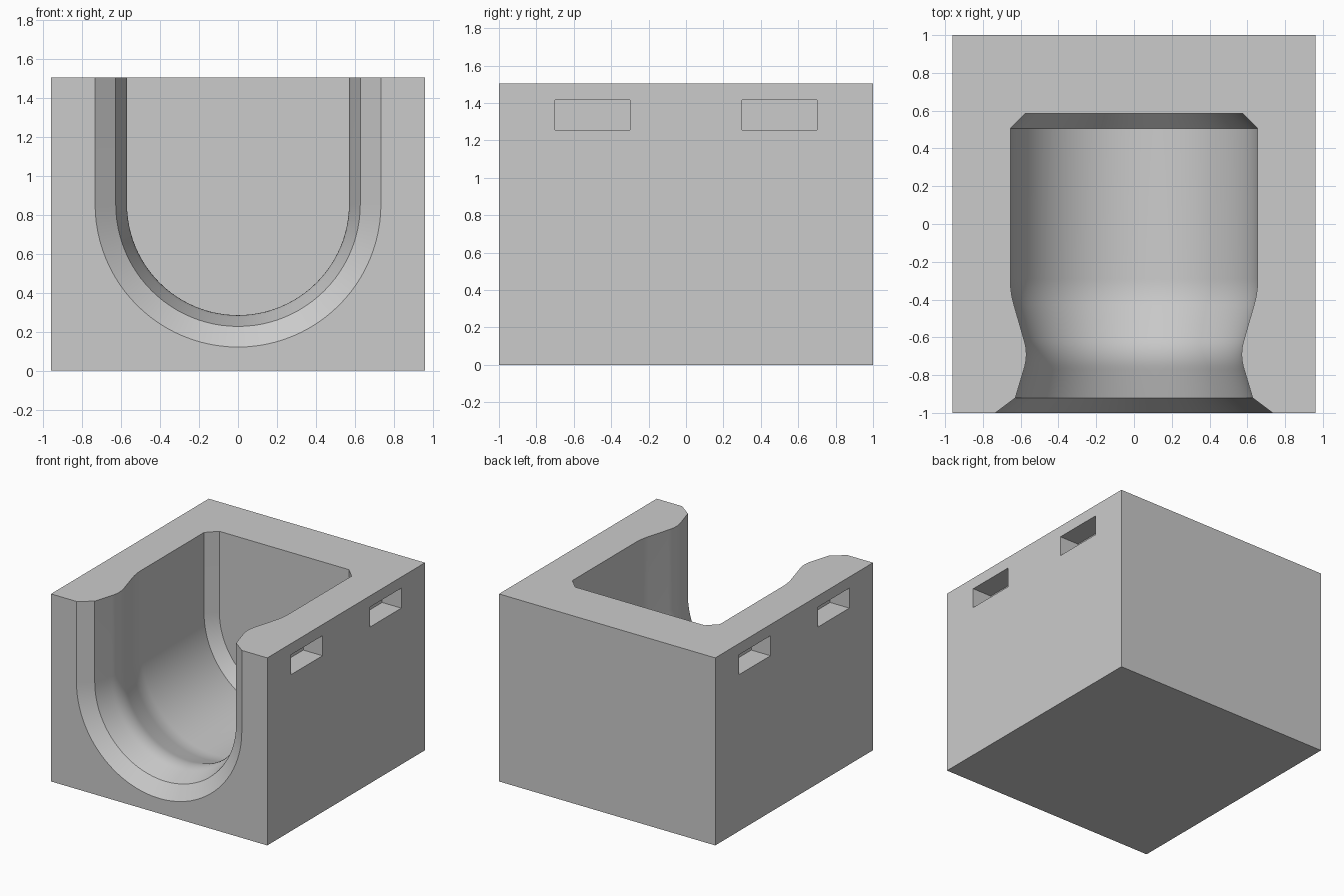
import bpy, bmesh, math

cube = bpy.data.objects.get("Cube")
if cube:
    bpy.data.objects.remove(cube, do_unlink=True)

HALF_X, HALF_Y, HEIGHT = 0.96, 1.0, 1.505
ARC_Z = 0.855          # centre height of the round channel floor
ARC_STEPS = 48

grey = bpy.data.materials.new("plain grey")
grey.use_nodes = True
colour = (0.6, 0.6, 0.6, 1)
grey.diffuse_color = colour
grey.node_tree.nodes["Principled BSDF"].inputs["Base Color"].default_value = colour


def make_object(name, bm):
    bmesh.ops.recalc_face_normals(bm, faces=bm.faces)
    mesh = bpy.data.meshes.new(name)
    bm.to_mesh(mesh)
    bm.free()
    mesh.materials.append(grey)
    obj = bpy.data.objects.new(name, mesh)
    bpy.context.collection.objects.link(obj)
    return obj


def box(name, x, y, z, sx, sy, sz):
    bm = bmesh.new()
    bmesh.ops.create_cube(bm, size=1)
    bmesh.ops.scale(bm, vec=(sx, sy, sz), verts=bm.verts)
    bmesh.ops.translate(bm, vec=(x, y, z), verts=bm.verts)
    return make_object(name, bm)


def bend(a, corner, b, steps=8):
    """Rounded corner between two points of the channel profile."""
    out = []
    for i in range(steps + 1):
        t = i / steps
        out.append(tuple((1 - t) ** 2 * p + 2 * t * (1 - t) * q + t * t * r
                         for p, q, r in zip(a, corner, b)))
    return out


def channel(name, profile):
    """Loft U-shaped sections given as (y, radius)."""
    bm = bmesh.new()
    rings = []
    for y, r in profile:
        pts = [(r, HEIGHT + 0.2)]
        for i in range(ARC_STEPS + 1):
            a = math.pi * i / ARC_STEPS
            pts.append((r * math.cos(a), ARC_Z - r * math.sin(a)))
        pts.append((-r, HEIGHT + 0.2))
        rings.append([bm.verts.new((x, y, z)) for x, z in pts])
    for ra, rb in zip(rings, rings[1:]):
        n = len(ra)
        for i in range(n):
            j = (i + 1) % n
            bm.faces.new((ra[i], ra[j], rb[j], rb[i]))
    bm.faces.new(rings[0])
    bm.faces.new(rings[-1])
    return make_object(name, bm)


# Solid block
block = box("holder_block", 0, 0, HEIGHT / 2, 2 * HALF_X, 2 * HALF_Y, HEIGHT)

# Channel: flared mouth, narrow neck, straight body, chamfered back
profile = [(-1.08, 0.84), (-0.92, 0.628)]
profile += bend((-0.77, 0.583), (-0.69, 0.557), (-0.61, 0.583))
profile += bend((-0.43, 0.635), (-0.36, 0.655), (-0.29, 0.655))
profile += [(0.505, 0.655), (0.585, 0.575)]
cutters = [channel("channel_cutter", profile)]

# Shallow slots near the top of both sides
DEPTH = 0.17
for side in (-1, 1):
    for y in (-0.5, 0.5):
        cutters.append(box("slot_cutter", side * HALF_X, y, 1.335, 2 * DEPTH, 0.4, 0.16))

bpy.ops.object.select_all(action="DESELECT")
bpy.context.view_layer.objects.active = block
block.select_set(True)
for cutter in cutters:
    cutter.hide_render = True
    mod = block.modifiers.new("cut", "BOOLEAN")
    mod.operation = "DIFFERENCE"
    mod.solver = "EXACT"
    mod.object = cutter
    bpy.ops.object.modifier_apply(modifier=mod.name)
for cutter in cutters:
    bpy.data.objects.remove(cutter, do_unlink=True)

bpy.ops.object.shade_smooth_by_angle(angle=math.radians(30))
